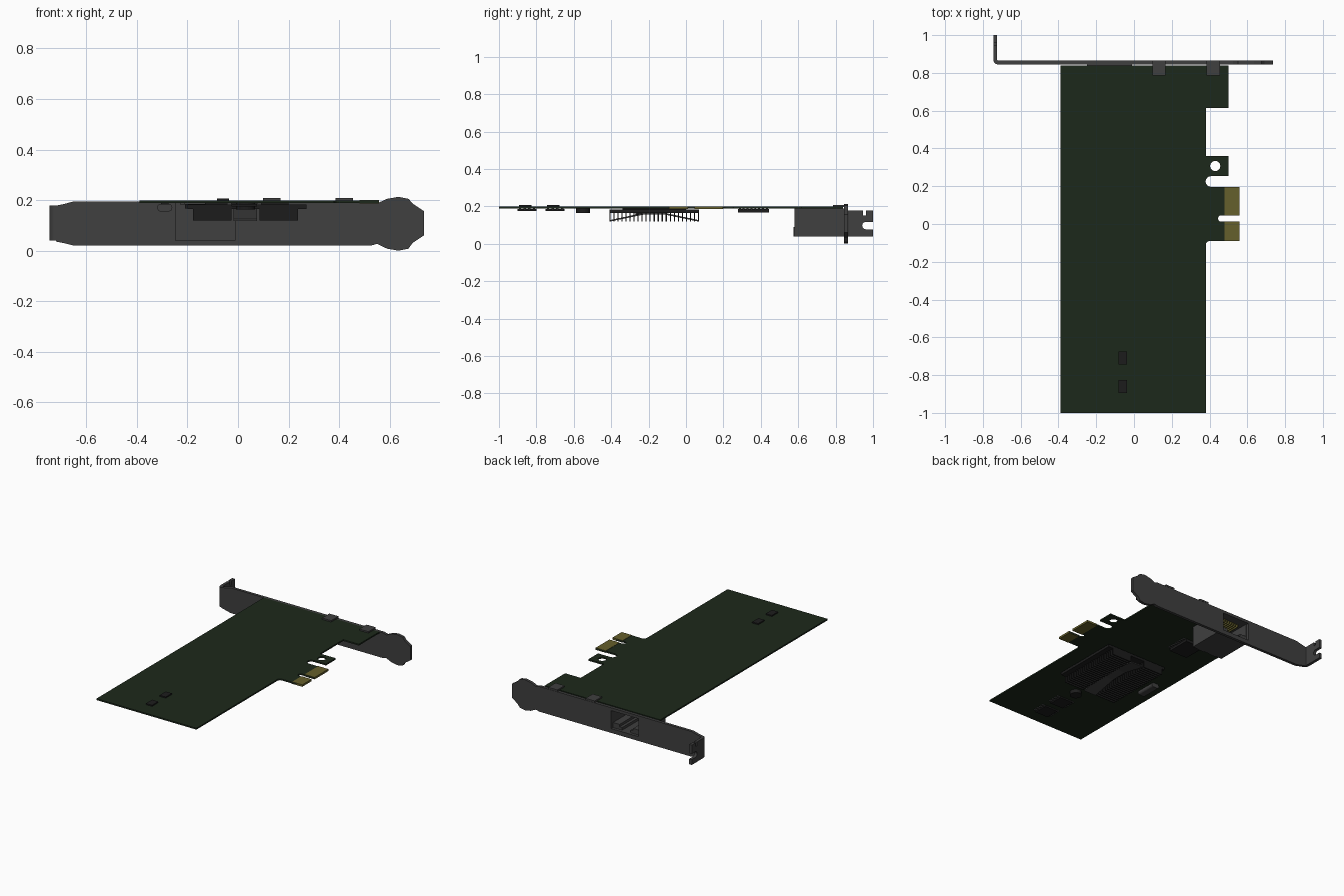
import bpy, bmesh
from math import sin, cos, radians

if "Cube" in bpy.data.objects:
    bpy.data.objects.remove(bpy.data.objects["Cube"])


def material(name, rgb):
    m = bpy.data.materials.new(name)
    m.diffuse_color = (*rgb, 1)
    m.use_nodes = True
    m.node_tree.nodes["Principled BSDF"].inputs["Base Color"].default_value = m.diffuse_color
    return m


METAL = material("dark_metal", (0.05, 0.05, 0.05))
GREEN = material("board_green", (0.012, 0.022, 0.011))
GOLD = material("gold", (0.13, 0.115, 0.025))
BLACK = material("black", (0.012, 0.012, 0.012))


def finish(bm, name, mat):
    bmesh.ops.recalc_face_normals(bm, faces=bm.faces)
    for f in bm.faces:
        f.smooth = False
    me = bpy.data.meshes.new(name)
    bm.to_mesh(me)
    bm.free()
    me.materials.clear()
    me.materials.append(mat)
    ob = bpy.data.objects.new(name, me)
    bpy.context.collection.objects.link(ob)
    return ob


def boxes(name, specs, mat):
    """Each spec is (x0, x1, y0, y1, z0, z1)."""
    bm = bmesh.new()
    for x0, x1, y0, y1, z0, z1 in specs:
        vs = bmesh.ops.create_cube(bm, size=1)["verts"]
        for v in vs:
            v.co.x = x0 if v.co.x < 0 else x1
            v.co.y = y0 if v.co.y < 0 else y1
            v.co.z = z0 if v.co.z < 0 else z1
    return finish(bm, name, mat)


def plate(name, loops, plane, lo, hi, mat):
    """Flat outline (extra loops are holes) extruded between lo and hi."""
    cu = bpy.data.curves.new(name, "CURVE")
    cu.dimensions = "2D"
    cu.fill_mode = "BOTH"
    cu.extrude = (hi - lo) / 2
    for pts in loops:
        s = cu.splines.new("POLY")
        s.points.add(len(pts) - 1)
        for p, (u, v) in zip(s.points, pts):
            p.co = (u, v, 0, 1)
        s.use_cyclic_u = True
    tmp = bpy.data.objects.new(name + "_curve", cu)
    bpy.context.collection.objects.link(tmp)
    me = tmp.to_mesh()
    bm = bmesh.new()
    bm.from_mesh(me)
    tmp.to_mesh_clear()
    bpy.data.objects.remove(tmp)
    bpy.data.curves.remove(cu)
    bmesh.ops.remove_doubles(bm, verts=bm.verts, dist=1e-5)
    for v in bm.verts:
        a, b, w = v.co.x, v.co.y, v.co.z + (lo + hi) / 2
        v.co = {"XY": (a, b, w), "XZ": (a, w, b), "YZ": (w, a, b)}[plane]
    return finish(bm, name, mat)


def arc(cx, cy, r, a0, a1, n=8):
    return [(cx + r * cos(radians(a0 + (a1 - a0) * i / n)),
             cy + r * sin(radians(a0 + (a1 - a0) * i / n))) for i in range(n + 1)]


def rect(x0, x1, y0, y1):
    return [(x0, y0), (x1, y0), (x1, y1), (x0, y1)]


# circuit board with edge connector, key slot and retention hook
PZ0, PZ1 = 0.188, 0.198
board = [(-0.39, -1), (0.38, -1), (0.38, -0.11)]
board += arc(0.40, -0.11, 0.02, 180, 90, 4)
board += [(0.555, -0.09), (0.555, 0.012)]
board += arc(0.462, 0.029, 0.017, 270, 90)
board += [(0.555, 0.046), (0.555, 0.197)]
board += arc(0.407, 0.225, 0.028, 270, 90)
board += [(0.5, 0.253), (0.5, 0.36), (0.38, 0.36), (0.38, 0.615),
          (0.5, 0.615), (0.5, 0.84), (-0.39, 0.84)]
hook_hole = arc(0.43, 0.307, 0.027, 0, 345, 23)
plate("circuit_board", [board, hook_hole], "XY", PZ0, PZ1, GREEN)
boxes("gold_contacts", [(0.48, 0.558, y0, y1, PZ0 - 0.002, PZ1 + 0.002)
                        for y0, y1 in ((-0.09, 0.012), (0.046, 0.197))], GOLD)

# slot bracket with port opening
BY0, BY1 = 0.845, 0.865
bracket = [(-0.72, 0.036), (-0.69, 0.03), (-0.65, 0.02), (0.525, 0.02), (0.55, 0.027),
           (0.59, 0.008), (0.635, 0.0), (0.675, 0.008), (0.69, 0.03), (0.735, 0.06),
           (0.735, 0.157), (0.69, 0.187), (0.675, 0.205), (0.635, 0.213), (0.59, 0.205),
           (0.55, 0.187), (0.525, 0.195), (-0.65, 0.195), (-0.69, 0.184), (-0.72, 0.178)]
plate("bracket", [bracket, rect(-0.24, -0.03, 0.05, 0.175)], "XZ", BY0, BY1, METAL)

# bent end of the bracket, with screw slot and corner notch
elbow = arc(-0.72, 0.87, 0.025, 270, 180, 6) + arc(-0.72, 0.87, 0.005, 180, 270, 4)
plate("bracket_bend", [elbow], "XY", 0.04, 0.178, METAL)
flange = [(0.87, 0.04), (1.0, 0.04), (1.0, 0.077)] + arc(0.962, 0.097, 0.02, 270, 90)
flange += [(1.0, 0.117), (1.0, 0.178), (0.962, 0.178), (0.962, 0.15), (0.945, 0.15),
           (0.945, 0.178), (0.87, 0.178)]
plate("bracket_flange", [flange], "YZ", -0.745, -0.725, METAL)
boxes("bracket_tabs", [(x, x + 0.07, 0.785, BY1, 0.196, 0.208) for x in (0.098, 0.385)], METAL)

# network jack: stepped socket, back wall, contact block, spring fingers
socket = [(-0.235, 0.085), (-0.185, 0.085), (-0.185, 0.068), (-0.165, 0.068), (-0.165, 0.05),
          (-0.1, 0.05), (-0.1, 0.068), (-0.08, 0.068), (-0.08, 0.085), (-0.03, 0.085),
          (-0.03, 0.175), (-0.235, 0.175)]
plate("jack_shell", [rect(-0.25, -0.01, 0.04, 0.189), socket], "XZ", 0.6, BY0, METAL)
boxes("jack_back", [(-0.25, -0.01, 0.58, 0.6, 0.04, 0.189)], METAL)
boxes("jack_contacts", [(-0.2 + i * 0.018, -0.193 + i * 0.018, 0.6, 0.81, 0.155, 0.176)
                        for i in range(8)], GOLD)
for i, x in enumerate((-0.178, -0.08)):
    plate(f"jack_finger_{i}", [[(x - 0.025, 0.04), (x + 0.025, 0.04), (x + 0.018, 0.09),
                                (x - 0.018, 0.09)]], "XZ", 0.575, 0.58, METAL)

# heatsink: base and two banks of thin fins
boxes("heatsink_base", [(-0.2, 0.272, -0.41, 0.07, 0.164, 0.182)], BLACK)
boxes("main_processor", [(-0.13, 0.2, -0.34, 0.0, 0.182, PZ0)], BLACK)
N = 23
fins = []
for i in range(N):
    y = -0.41 + i * (0.48 - 0.006) / (N - 1)
    fins += [(x0, x1, y, y + 0.006, 0.12, 0.165) for x0, x1 in ((-0.178, -0.025), (0.085, 0.237))]
boxes("heatsink_fins", fins, BLACK)

# spring clip lying in the channel between the fins
clip = [(-0.41, 0.118), (-0.23, 0.155), (-0.11, 0.155), (0.07, 0.118),
        (0.07, 0.126), (-0.11, 0.164), (-0.23, 0.164), (-0.41, 0.126)]
plate("heatsink_clip", [clip], "YZ", -0.018, 0.075, METAL)


# chips on the component side, each with two rows of legs
def chip(name, x, y, w, d, h, legs):
    boxes(name, [(x - w / 2, x + w / 2, y - d / 2, y + d / 2, PZ0 - h, PZ0 - 0.003)], BLACK)
    step = d / legs
    pins = []
    for i in range(legs):
        py = y - d / 2 + step * (i + 0.5)
        for s in (-1, 1):
            a, b = sorted((x + s * w / 2, x + s * (w / 2 + 0.018)))
            pins.append((a, b, py - step / 4, py + step / 4, PZ0 - 0.007, PZ0))
    boxes(name + "_legs", pins, METAL)


chip("memory_chip_a", 0.025, -0.85, 0.1, 0.1, 0.013, 4)
chip("memory_chip_b", 0.025, -0.7, 0.1, 0.1, 0.013, 4)
chip("transformer", -0.14, 0.36, 0.14, 0.165, 0.022, 8)

# round coil, crystal can and two small parts on the upper side
coil = plate("coil", [arc(0.03, -0.55, 0.038, 0, 345, 23)], "XY", 0.163, PZ0, BLACK)
can = arc(-0.275, 0.17, 0.015, -90, 90) + arc(-0.305, 0.17, 0.015, 90, 270)
plate("crystal_can", [can], "XZ", -0.27, -0.13, METAL)
boxes("crystal_pad", [(-0.305, -0.275, -0.26, -0.14, 0.183, PZ0)], BLACK)
boxes("small_parts", [(-0.083, -0.036, y - 0.034, y + 0.034, PZ1, 0.206)
                      for y in (-0.71, -0.86)], BLACK)
